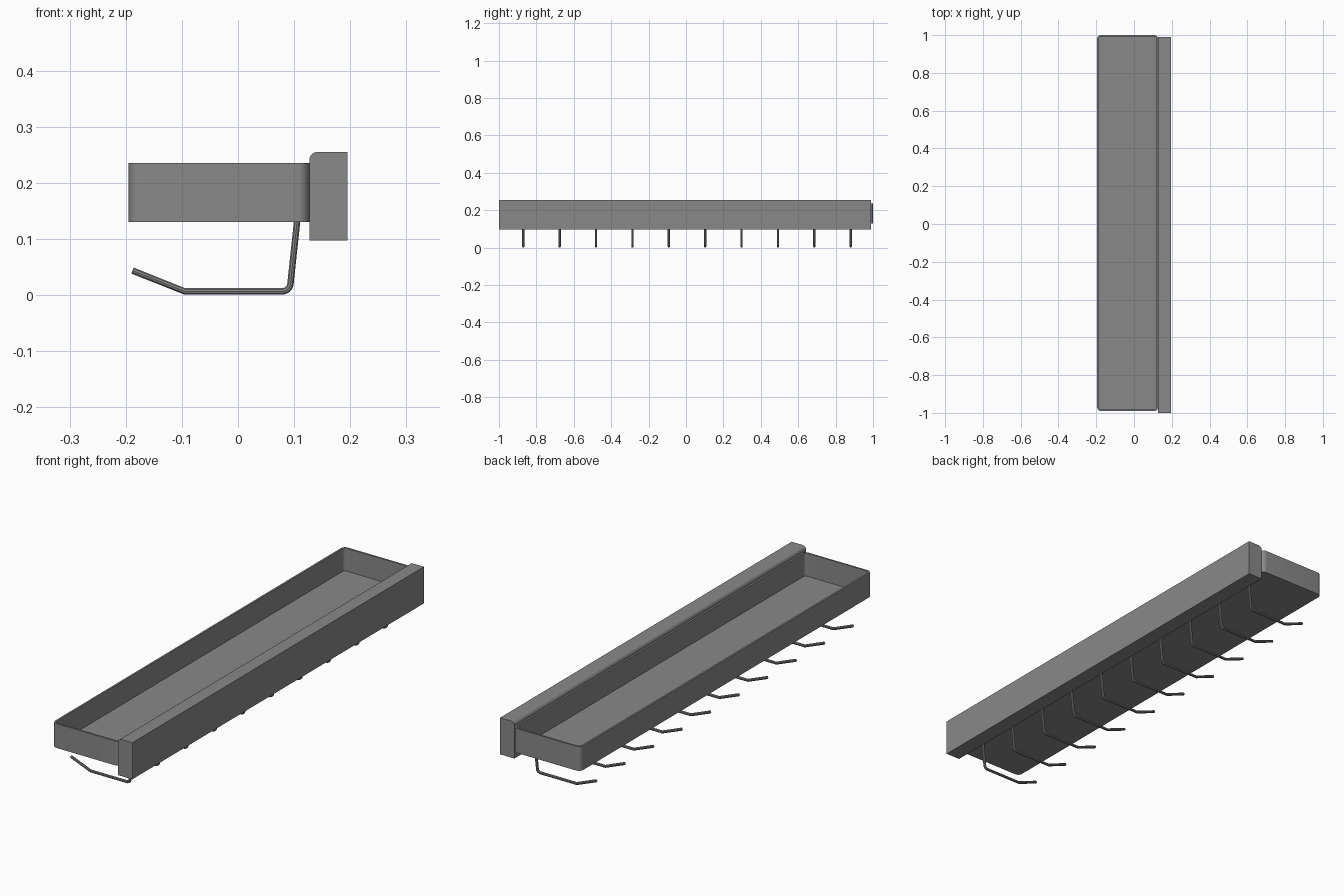
import bpy, bmesh, math

if "Cube" in bpy.data.objects:
    bpy.data.objects.remove(bpy.data.objects["Cube"])

grey = bpy.data.materials.new("mid_grey")
grey.diffuse_color = (0.25, 0.25, 0.25, 1)
grey.use_nodes = True
grey.node_tree.nodes["Principled BSDF"].inputs["Base Color"].default_value = grey.diffuse_color


def finish(obj):
    obj.data.materials.clear()
    obj.data.materials.append(grey)
    bpy.ops.object.select_all(action='DESELECT')
    obj.select_set(True)
    bpy.context.view_layer.objects.active = obj
    bpy.ops.object.shade_smooth_by_angle(angle=math.radians(30))


def add_mesh(name, bm):
    bmesh.ops.recalc_face_normals(bm, faces=bm.faces)
    mesh = bpy.data.meshes.new(name)
    bm.to_mesh(mesh)
    bm.free()
    obj = bpy.data.objects.new(name, mesh)
    bpy.context.collection.objects.link(obj)
    finish(obj)
    return obj


def arc(cx, cy, r, start, end, n):
    steps = [math.radians(start + (end - start) * i / n) for i in range(n + 1)]
    return [(cx + r * math.cos(a), cy + r * math.sin(a)) for a in steps]


def rounded_rect(x0, x1, y0, y1, r, n=8):
    pts = []
    for cx, cy, a in ((x1 - r, y1 - r, 0), (x0 + r, y1 - r, 90),
                      (x0 + r, y0 + r, 180), (x1 - r, y0 + r, 270)):
        pts += arc(cx, cy, r, a, a + 90, n)
    return pts


def loft(rings):
    # Skin a stack of matching closed rings and cap both ends
    bm = bmesh.new()
    loops = [[bm.verts.new(p) for p in ring] for ring in rings]
    for a, b in zip(loops, loops[1:]):
        for i in range(len(a)):
            j = (i + 1) % len(a)
            bm.faces.new((a[i], a[j], b[j], b[i]))
    bm.faces.new(loops[0])
    bm.faces.new(loops[-1])
    return bm


# Open tray with rounded corners and thin walls
wall, radius = 0.008, 0.02
outer = rounded_rect(-0.195, 0.127, -0.99, 1.0, radius)
inner = rounded_rect(-0.195 + wall, 0.127 - wall, -0.99 + wall, 1.0 - wall, radius - wall)
add_mesh("tray", loft([[(x, y, z) for x, y in ring] for ring, z in
                       ((outer, 0.13), (outer, 0.235), (inner, 0.235), (inner, 0.136))]))

# Back rail: profile with one rounded top edge, extruded along y
profile = [(0.127, 0.097), (0.195, 0.097), (0.195, 0.255)]
profile += arc(0.127 + 0.015, 0.255 - 0.015, 0.015, 90, 180, 8)
add_mesh("back_rail", loft([[(x, y, z) for x, z in profile] for y in (-1.0, 0.99)]))

# Bent wire hook path in x, z, with a rounded heel
path = [(0.1055, 0.133)] + arc(0.079, 0.021, 0.0145, -8, -90, 6) + [(-0.095, 0.0065), (-0.188, 0.0435)]
curve = bpy.data.curves.new("hook_path", 'CURVE')
curve.dimensions = '3D'
curve.bevel_depth = 0.006
curve.bevel_resolution = 3
curve.use_fill_caps = True
spline = curve.splines.new('POLY')
spline.points.add(len(path) - 1)
for point, (x, z) in zip(spline.points, path):
    point.co = (x, 0, z, 1)
source = bpy.data.objects.new("hook_path", curve)
bpy.context.collection.objects.link(source)
hook_mesh = bpy.data.meshes.new_from_object(
    source.evaluated_get(bpy.context.evaluated_depsgraph_get()))
bpy.data.objects.remove(source)

# Row of ten hooks under the tray
for i in range(10):
    hook = bpy.data.objects.new(f"hook_{i + 1}", hook_mesh.copy())
    hook.location.y = -0.87 + i * 0.1945
    bpy.context.collection.objects.link(hook)
    finish(hook)
